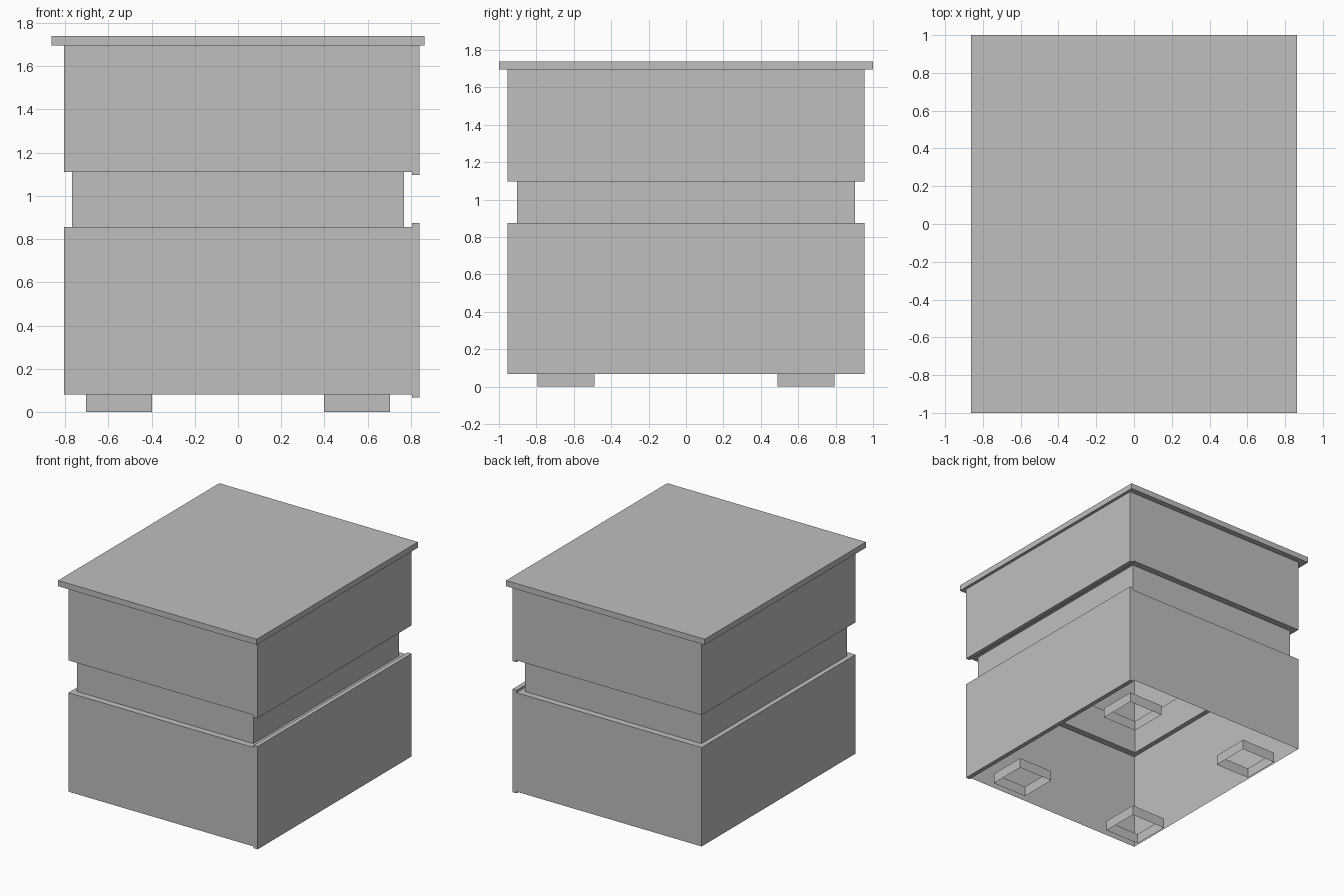
import bpy
import bmesh

if "Cube" in bpy.data.objects:
    bpy.data.objects.remove(bpy.data.objects["Cube"], do_unlink=True)

# Single plain grey finish
grey = bpy.data.materials.new("plain_grey")
grey.use_nodes = True
colour = (0.52, 0.52, 0.52, 1.0)
grey.diffuse_color = colour
grey.node_tree.nodes["Principled BSDF"].inputs["Base Color"].default_value = colour


def loft(name, sections, centre=(0, 0), capped=False):
    """Join rectangular sections (half width, half depth, height) into a sheet."""
    bm = bmesh.new()
    cx, cy = centre
    rings = [[bm.verts.new((cx + sx * hx, cy + sy * hy, z))
              for sx, sy in ((-1, -1), (1, -1), (1, 1), (-1, 1))]
             for hx, hy, z in sections]
    for low, high in zip(rings, rings[1:]):
        for i in range(4):
            j = (i + 1) % 4
            bm.faces.new((low[i], low[j], high[j], high[i]))
    if capped:
        bm.faces.new(rings[0][::-1])
        bm.faces.new(rings[-1])
    mesh = bpy.data.meshes.new(name)
    bm.to_mesh(mesh)
    bm.free()
    mesh.materials.append(grey)
    obj = bpy.data.objects.new(name, mesh)
    bpy.context.collection.objects.link(obj)
    return obj


def box(name, x, y, z):
    """Closed block from its (min, max) ranges."""
    hx, hy = (x[1] - x[0]) / 2, (y[1] - y[0]) / 2
    return loft(name, [(hx, hy, z[0]), (hx, hy, z[1])],
                ((x[0] + x[1]) / 2, (y[0] + y[1]) / 2), True)


BODY_X, BODY_Y = 0.805, 0.955
NECK_X, NECK_Y = 0.767, 0.903
BOTTOM, NECK_LOW, NECK_HIGH, TOP = 0.08, 0.857, 1.111, 1.695

# Hollow carcass, open underneath, with a recessed band around the middle
loft("carcass", [
    (BODY_X, BODY_Y, BOTTOM), (BODY_X, BODY_Y, NECK_LOW),
    (NECK_X, NECK_Y, NECK_LOW), (NECK_X, NECK_Y, NECK_HIGH),
    (BODY_X, BODY_Y, NECK_HIGH), (BODY_X, BODY_Y, TOP)])

# Overhanging top board
box("top_board", (-0.863, 0.863), (-1, 1), (TOP, 1.74))

# Drawer fronts on the side of the carcass
for name, z in (("lower_drawer_front", (0.067, 0.875)),
                ("upper_drawer_front", (1.096, TOP))):
    box(name, (BODY_X, 0.84), (-BODY_Y, BODY_Y), z)

# Four hollow square feet
for side, sx in (("left", 1), ("right", -1)):
    for end, sy in (("front", -1), ("back", 1)):
        loft(f"{end}_{side}_foot", [(0.152, 0.153, 0), (0.152, 0.153, BOTTOM)],
             (sx * 0.551, sy * 0.642))
